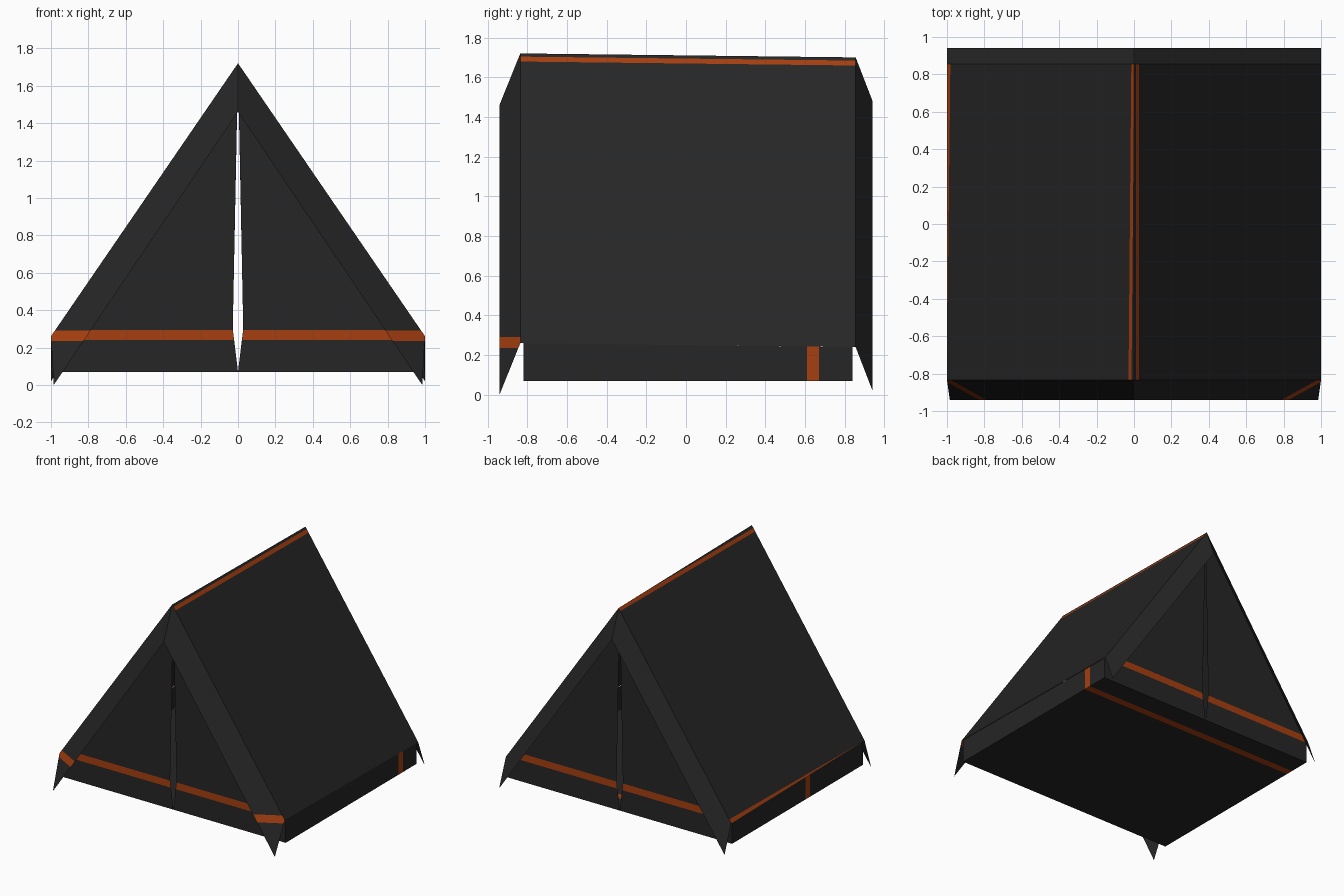
import bpy, bmesh
from mathutils import Vector

if "Cube" in bpy.data.objects:
    bpy.data.objects.remove(bpy.data.objects["Cube"])


def material(name, rgb):
    m = bpy.data.materials.new(name)
    m.diffuse_color = (*rgb, 1)
    m.use_nodes = True
    m.node_tree.nodes["Principled BSDF"].inputs["Base Color"].default_value = m.diffuse_color
    return m


MATS = [material("black_fabric", (0.019, 0.019, 0.019)),
        material("orange_trim", (0.38, 0.049, 0.005))]
AXES = {"x": Vector((1, 0, 0)), "y": Vector((0, 1, 0)), "z": Vector((0, 0, 1))}


def panel(name, points, bands=()):
    """Flat fabric sheet; each band (axis, low, high, drift along y) is cut in as orange."""
    bm = bmesh.new()
    bm.faces.new([bm.verts.new(p) for p in points])
    for axis, lo, hi, drift in bands:
        n = AXES[axis] - Vector((0, drift, 0))
        for limit in (lo, hi):
            bmesh.ops.bisect_plane(bm, geom=bm.verts[:] + bm.edges[:] + bm.faces[:],
                                   plane_co=AXES[axis] * limit, plane_no=n, dist=1e-6)
        for f in bm.faces:
            if lo < f.calc_center_median().dot(n) < hi:
                f.material_index = 1
    me = bpy.data.meshes.new(name)
    bm.to_mesh(me)
    bm.free()
    for m in MATS:
        me.materials.append(m)
    ob = bpy.data.objects.new(name, me)
    bpy.context.collection.objects.link(ob)
    return ob


FLOOR = 0.07
# per end: roof edge y, ridge z, eave z, wall y, flap lip y, flap apex z, lip half width, lip tip z
ENDS = {"front": (-0.835, 1.72, 0.26, -0.82, -0.94, 1.46, 0.985, 0.0),
        "back": (0.855, 1.70, 0.24, 0.84, 0.94, 1.48, 1.0, 0.02)}
fy, fr, fe, fw = ENDS["front"][:4]
by, br, be, bw = ENDS["back"][:4]

for side, s in (("left", -1), ("right", 1)):
    # sloping roof with ridge piping (and a tapering hem on the left)
    if s < 0:
        roof_bands = [("x", -0.022, -0.006, 0.009), ("x", -2, -0.9912, 0.011)]
        wall_band = ("y", -0.15, -0.09, 0)
    else:
        roof_bands = [("x", 0.011, 0.028, 0)]
        wall_band = ("y", 0.61, 0.67, 0)
    panel(side + "_roof", [(0, fy, fr), (s, fy, fe), (s, by, be), (0, by, br)], roof_bands)

    # low side wall of the groundsheet tub
    panel(side + "_tub_wall", [(s * 0.997, fw, FLOOR), (s * 0.997, bw, FLOOR),
                               (s * 0.997, bw, be), (s * 0.997, fw, fe)], [wall_band])

    for end, (ry, rz, ez, wy, ly, lz, lx, tz) in ENDS.items():
        # half of the end wall, leaving the narrow door slit open in the middle
        panel(f"{end}_{side}_door", [(0, wy, FLOOR), (s * 0.997, wy, FLOOR),
                                     (s * 0.997, wy, ez), (0, wy, rz - 0.005),
                                     (s * 0.028, wy, 0.3)], [("z", 0.24, 0.295, 0)])
        # overhanging flap along the roof edge
        panel(f"{end}_{side}_flap", [(0, ry, rz), (s, ry, ez), (s * lx, ly, tz), (0, ly, lz)],
              [("z", 0.235, 0.29, 0)] if end == "front" else [])

# groundsheet
panel("groundsheet", [(-0.997, fw, FLOOR), (0.997, fw, FLOOR),
                      (0.997, bw, FLOOR), (-0.997, bw, FLOOR)], [("y", 0.61, 0.67, 0)])
